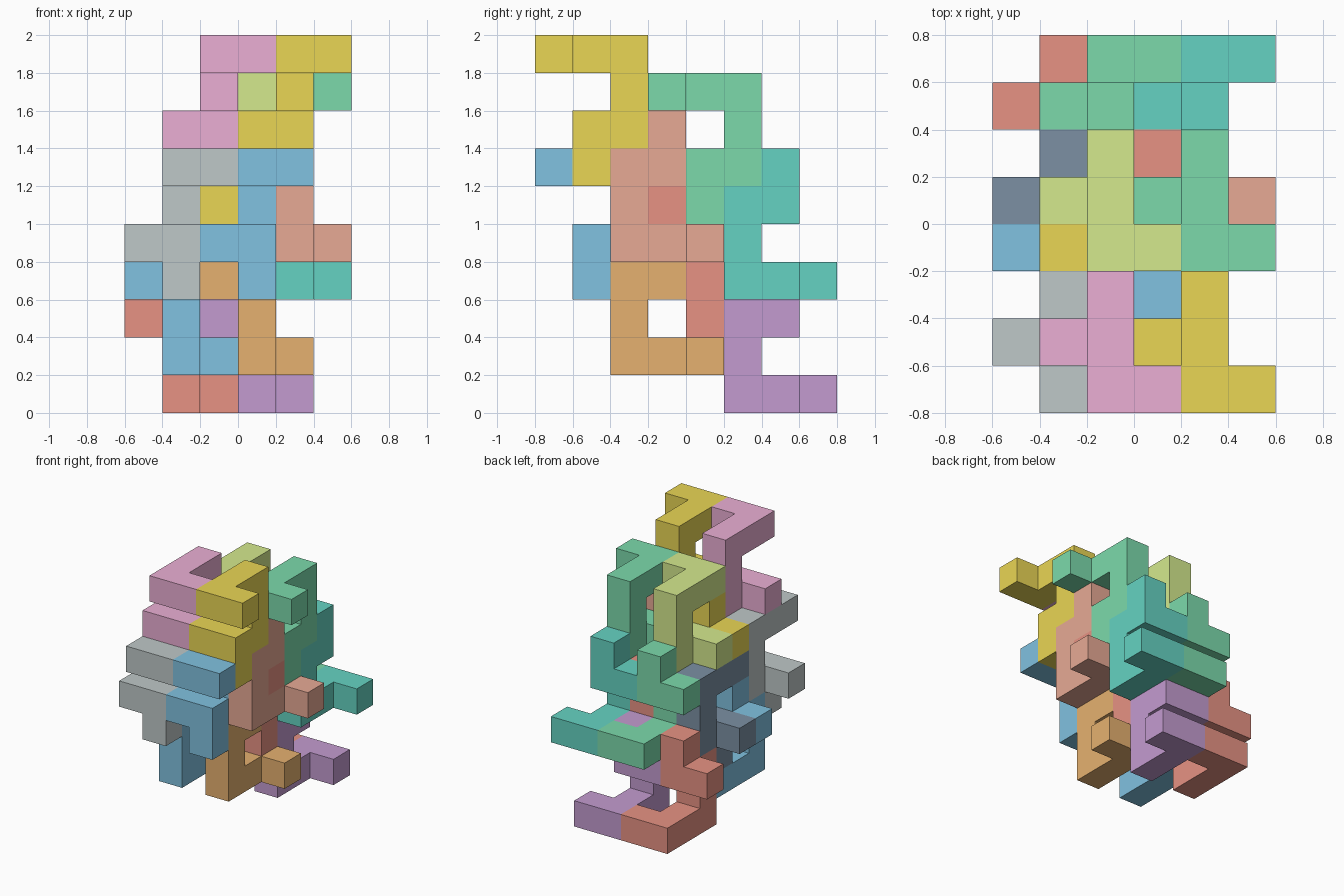
import bpy, bmesh
from mathutils import Vector

if "Cube" in bpy.data.objects:
    bpy.data.objects.remove(bpy.data.objects["Cube"])

S = 0.2                                 # edge of one unit cube
ORIGIN = Vector((-0.6, -0.8, 0.0))      # corner of cell (0, 0, 0)

# The one interlocking hook, as cells relative to its elbow
HOOK = [(0, 0, 0), (1, 0, 0), (0, 1, 0), (0, 2, 0), (0, 2, -1),
        (0, 2, -2), (0, 1, -2), (-1, 1, -2), (0, 1, -3)]

COLOURS = {
    "grey": (0.52, 0.58, 0.58), "dark": (0.20, 0.28, 0.37), "red": (0.80, 0.29, 0.23),
    "salmon": (0.80, 0.40, 0.30), "orange": (0.79, 0.44, 0.16), "gold": (0.82, 0.67, 0.09),
    "lime": (0.66, 0.82, 0.27), "green": (0.20, 0.70, 0.41), "teal": (0.13, 0.65, 0.54),
    "blue": (0.22, 0.54, 0.75), "purple": (0.55, 0.33, 0.63), "pink": (0.83, 0.43, 0.66),
}

# Colour and elbow cell of each copy
UPPER = [("gold", (4, 0, 9)), ("pink", (2, 0, 9)), ("blue", (3, 0, 6)), ("grey", (1, 0, 6)),
         ("green", (4, 3, 8)), ("lime", (2, 3, 8)), ("red", (3, 3, 5)), ("dark", (1, 3, 5))]
LOWER = [("salmon", (4, 4, 4)), ("gold", (2, 4, 4)), ("orange", (3, 4, 1)), ("blue", (1, 4, 1)),
         ("teal", (4, 7, 3)), ("green", (2, 7, 3)), ("purple", (3, 7, 0)), ("red", (1, 7, 0))]


def material(name):
    mat = bpy.data.materials.get(name) or bpy.data.materials.new(name)
    mat.diffuse_color = (*COLOURS[name], 1.0)
    mat.use_nodes = True
    mat.node_tree.nodes["Principled BSDF"].inputs["Base Color"].default_value = mat.diffuse_color
    return mat


def polycube(name, cells, colour):
    """Closed shell around a set of cells, flat areas merged."""
    cells = set(cells)
    bm = bmesh.new()
    for cell in cells:
        centre = ORIGIN + (Vector(cell) + Vector((0.5, 0.5, 0.5))) * S
        for axis in range(3):
            for sign in (-1, 1):
                step = [0, 0, 0]
                step[axis] = sign
                if tuple(c + d for c, d in zip(cell, step)) in cells:
                    continue
                n = Vector(step)
                u = Vector([float(a == (axis + 1) % 3) for a in range(3)])
                v = n.cross(u)
                bm.faces.new([bm.verts.new(centre + (n + u * a + v * b) * S / 2)
                              for a, b in ((-1, -1), (1, -1), (1, 1), (-1, 1))])
    bmesh.ops.remove_doubles(bm, verts=bm.verts, dist=0.001)
    bmesh.ops.dissolve_limit(bm, angle_limit=0.01, verts=bm.verts, edges=bm.edges)
    mesh = bpy.data.meshes.new(name)
    bm.to_mesh(mesh)
    bm.free()
    mesh.materials.append(material(colour))
    bpy.context.collection.objects.link(bpy.data.objects.new(name, mesh))


# Upright hooks, then the same hook turned half round about x
for label, group, flip in (("upper_hook", UPPER, 1), ("lower_hook", LOWER, -1)):
    for colour, (x, y, z) in group:
        cells = [(x + a, y + flip * b, z + flip * c) for a, b, c in HOOK]
        polycube(f"{label}_{colour}", cells, colour)
